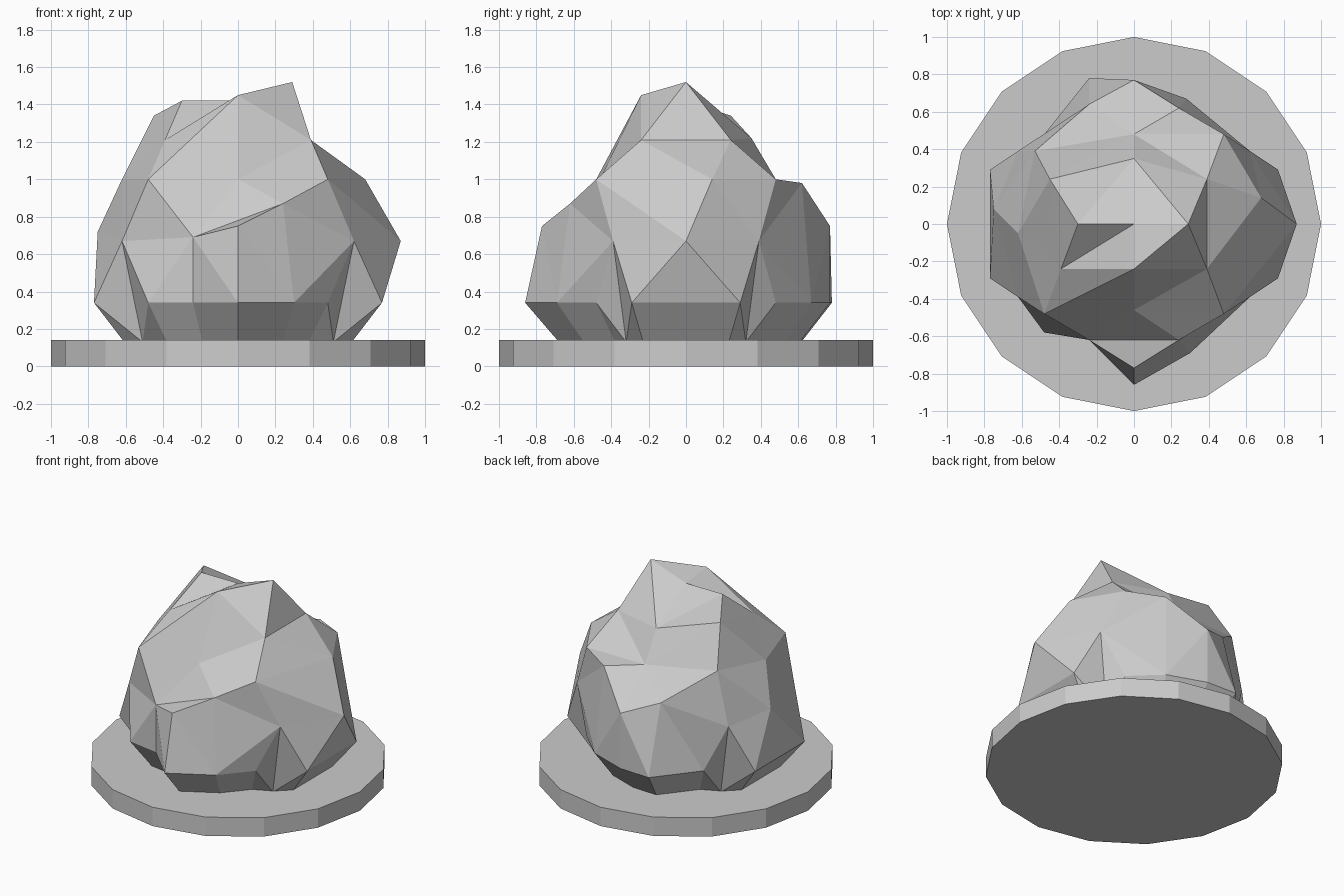
import bpy, bmesh
from mathutils import Vector
from mathutils.geometry import delaunay_2d_cdt

cube = bpy.data.objects.get("Cube")
if cube:
    bpy.data.objects.remove(cube, do_unlink=True)

# Single stone grey
grey = bpy.data.materials.new("stone_grey")
grey.use_nodes = True
colour = (0.6, 0.6, 0.6, 1)
grey.diffuse_color = colour
for node in grey.node_tree.nodes:
    if node.type == 'BSDF_PRINCIPLED':
        node.inputs["Base Color"].default_value = colour


def make_object(name, bm):
    bmesh.ops.recalc_face_normals(bm, faces=bm.faces[:])
    mesh = bpy.data.meshes.new(name)
    bm.to_mesh(mesh)
    bm.free()
    mesh.materials.append(grey)
    obj = bpy.data.objects.new(name, mesh)
    bpy.context.collection.objects.link(obj)
    return obj


# Sixteen-sided base slab
THICK = 0.14
bm = bmesh.new()
bmesh.ops.create_cone(bm, cap_ends=True, segments=16, radius1=1, radius2=1, depth=THICK)
bmesh.ops.translate(bm, vec=(0, 0, THICK / 2), verts=bm.verts[:])
make_object("base_slab", bm)

# Boulder corners, named by place
corners = {
    # crown
    "horn": (.29, 0, 1.52), "crest": (0, -.24, 1.45), "hollow": (0, 0, 1.42),
    "tip": (-.3, 0, 1.42), "hump": (-.45, .24, 1.34), "saddle": (0, .35, 1.22),
    "ledge_left": (-.39, -.24, 1.21), "ledge_front": (.39, -.24, 1.21),
    "ledge_back": (.39, .24, 1.21),
    # shoulders
    "shoulder_front_right": (.48, -.48, 1), "shoulder_front_left": (-.48, -.48, 1),
    "shoulder_back_right": (.48, .48, 1), "shoulder_back_left": (-.53, .39, 1.06),
    "rim_right": (.68, .14, 1), "rim_left": (-.62, -.05, 1),
    "dent_front": (0, -.46, 1), "dent_back": (0, .48, 1),
    # waist
    "brow_left": (-.24, -.62, .69), "brow_right": (.24, -.62, .87), "nose": (0, -.77, .75),
    "rib_right": (.87, 0, .67), "rib_left": (-.75, .08, .72),
    "back_high": (.24, .62, .98), "back_mid": (0, .77, .75), "back_low": (-.24, .64, .84),
}

# Widest ring and the undercut foot below it
ring = [(0, -.86), (.3, -.69), (.48, -.48), (.77, -.29), (.77, 0), (.77, .29),
        (.48, .48), (.28, .67), (0, .77), (-.24, .78), (-.48, .48), (-.77, .29),
        (-.77, 0), (-.77, -.29), (-.48, -.58), (-.24, -.62)]
FOOT = THICK - .01
for i, (x, y) in enumerate(ring):
    corners["wide_%d" % i] = (x, y, .34)
    corners["foot_%d" % i] = (x * .79, y * .79, FOOT)

# Creases that must stay as edges
creases = [
    "shoulder_front_left brow_left brow_right shoulder_front_right",
    "brow_left nose brow_right dent_front shoulder_front_right",
    "shoulder_front_left crest horn ledge_front shoulder_front_right",
    "crest ledge_left hollow horn ledge_back saddle hump tip hollow crest",
    "ledge_left tip",
    "ledge_front ledge_back rim_right ledge_front",
    "shoulder_front_right rib_right rim_right",
    "shoulder_back_right dent_back",
    "hump shoulder_back_left",
    "nose wide_0",
]

# Four clefts, each a straight crease from the waist to the foot
for side, sx in (("right", 1), ("left", -1)):
    for end, sy in (("front", -1), ("back", 1)):
        top, low = "cleft_%s_%s" % (end, side), "toe_%s_%s" % (end, side)
        corners[top] = (sx * .62, sy * .39, .67)
        corners[low] = (sx * .51, sy * .32, FOOT)
        creases.append("shoulder_%s_%s %s %s" % (end, side, top, low))
        creases.append("%s rib_%s" % (top, side))

# Unroll the corners round the boulder's core and join them with triangles
names = list(corners)
core = Vector((0, 0, .5))
flat = []
for name in names:
    v = Vector(corners[name]) - core
    flat.append(v.xy / (v.length + v.z))
edges = []
for chain in creases:
    words = chain.split()
    edges += [(names.index(a), names.index(b)) for a, b in zip(words, words[1:])]
_, _, tris, origin, _, _ = delaunay_2d_cdt(flat, edges, [], 0, 1e-6)

bm = bmesh.new()
verts = [bm.verts.new(corners[names[ids[0]]]) if ids else None for ids in origin]
for tri in tris:
    if all(verts[i] for i in tri):
        bm.faces.new([verts[i] for i in tri])
bmesh.ops.holes_fill(bm, edges=[e for e in bm.edges if e.is_boundary], sides=0)
make_object("boulder", bm)
